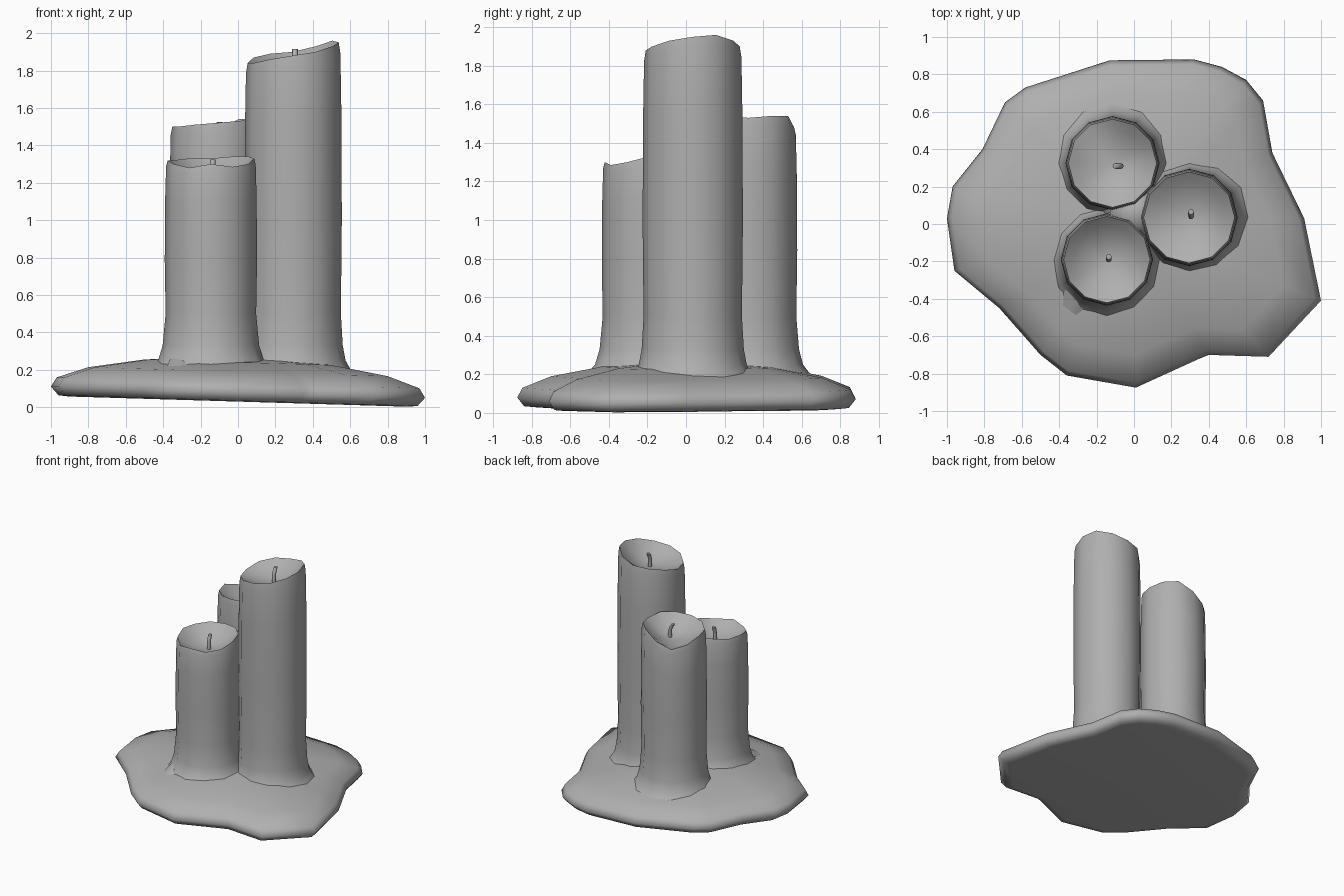
import bpy, bmesh, math
from mathutils import Vector

if "Cube" in bpy.data.objects:
    bpy.data.objects.remove(bpy.data.objects["Cube"])

# Mid-grey wax
wax = bpy.data.materials.new("grey_wax")
wax.diffuse_color = (.43, .43, .43, 1)
wax.use_nodes = True
wax.node_tree.nodes["Principled BSDF"].inputs["Base Color"].default_value = wax.diffuse_color


def loft(name, rings, angle=60):
    """Skin a stack of equal-length rings and cap both ends."""
    bm = bmesh.new()
    loops = [[bm.verts.new(p) for p in ring] for ring in rings]
    n = len(loops[0])
    for a, b in zip(loops, loops[1:]):
        for i in range(n):
            j = (i + 1) % n
            bm.faces.new((a[i], a[j], b[j], b[i]))
    bm.faces.new(loops[0][::-1])
    bm.faces.new(loops[-1])
    bmesh.ops.recalc_face_normals(bm, faces=bm.faces)
    me = bpy.data.meshes.new(name)
    bm.to_mesh(me)
    bm.free()
    me.materials.append(wax)
    ob = bpy.data.objects.new(name, me)
    bpy.context.collection.objects.link(ob)
    bpy.ops.object.select_all(action='DESELECT')
    ob.select_set(True)
    bpy.context.view_layer.objects.active = ob
    bpy.ops.object.shade_smooth_by_angle(angle=math.radians(angle))
    return ob


# Spread pool of melted wax
outline = [(1, -.41), (.91, .03), (.74, .38), (.69, .66), (.6, .77), (.47, .84),
           (.32, .88), (-.13, .875), (-.58, .73), (-.69, .65), (-.81, .4),
           (-.97, .2), (-1, .03), (-.96, -.25), (-.72, -.45), (-.5, -.7),
           (-.36, -.81), (.01, -.875), (.35, -.72), (.4, -.7), (.72, -.71)]
profile = [(.9, 0), (.96, .005), (1, .05), (.97, .1), (.8, .16), (.5, .21), (.1, .24)]
loft("wax_pool", [[(x * s, y * s, .03 - .03 * x * s + z) for x, y in outline]
                  for s, z in profile], 85)


def candle(name, cx, cy, r, rim, floor, foot, wick_xy, lean):
    n = len(rim)
    angles = [math.tau * i / n for i in range(n)]

    def ring(radius, height):
        return [(cx + radius * math.cos(a), cy + radius * math.sin(a), height(i))
                for i, a in enumerate(angles)]

    # Flared foot, slightly bulging body, then the uneven rim and melted dish
    rings = [ring(r + rad, lambda i, z=z: z)
             for rad, z in ((foot * 1.6, .165), (foot, .205), (foot * .5, .25),
                            (foot * .2, .33), (0, .5))]
    for t, k in ((.35, 1.02), (.75, 1.01), (.96, .99), (1, .955)):
        rings.append(ring(r * k, lambda i, t=t: .5 + (rim[i] - .5) * t))
    for t, k in ((.4, .75), (.8, .45), (1, .12)):
        rings.append(ring(r * k, lambda i, t=t: rim[i] + (floor - rim[i]) * t))
    loft(name, rings)

    # Bent wick
    base = Vector((*wick_xy, floor - .02))
    path = [base, base + Vector((0, 0, .08)),
            base + Vector((lean[0] * .4, lean[1] * .4, .11)),
            base + Vector((lean[0], lean[1], .135))]
    loft(name + "_wick", [[p + Vector((.015 * math.cos(a), .015 * math.sin(a), 0))
                           for a in (math.tau * i / 8 for i in range(8))]
                          for p in path])


candle("tall_candle", .295, .035, .255,
       [1.95, 1.96, 1.93, 1.90, 1.89, 1.87, 1.84, 1.84, 1.86, 1.88, 1.90, 1.93],
       1.80, .05, (.305, .04), (0, .025))
candle("middle_candle", -.115, .325, .247,
       [1.53, 1.54, 1.54, 1.48, 1.43, 1.46, 1.50, 1.50, 1.51, 1.52, 1.53, 1.54],
       1.41, .07, (-.07, .31), (-.03, 0))
candle("short_candle", -.145, -.19, .242,
       [1.33, 1.34, 1.34, 1.33, 1.33, 1.32, 1.32, 1.30, 1.28, 1.30, 1.285, 1.30],
       1.21, .08, (-.135, -.19), (0, .015))

# Wax filling the gap where the three candles meet
loft("wax_filler", [[(.01 + r * math.cos(math.tau * i / 8),
                      .06 + r * math.sin(math.tau * i / 8), z) for i in range(8)]
                    for r, z in ((.19, .2), (.15, .5), (.14, 1.2), (.07, 1.28))])

# Run of wax sloping from the short candle towards the front left
a, b = Vector((-.24, -.36, .16)), Vector((-.36, -.66, .11))
loft("wax_run", [[a.lerp(b, t) + Vector((w * math.cos(q), w * .4 * math.sin(q), 0))
                  + Vector((0, 0, h * max(0, math.sin(q))))
                  for q in (math.tau * i / 8 for i in range(8))]
                 for t, w, h in ((0, .16, .17), (.4, .13, .11), (.75, .1, .07), (1, .04, .03))])
